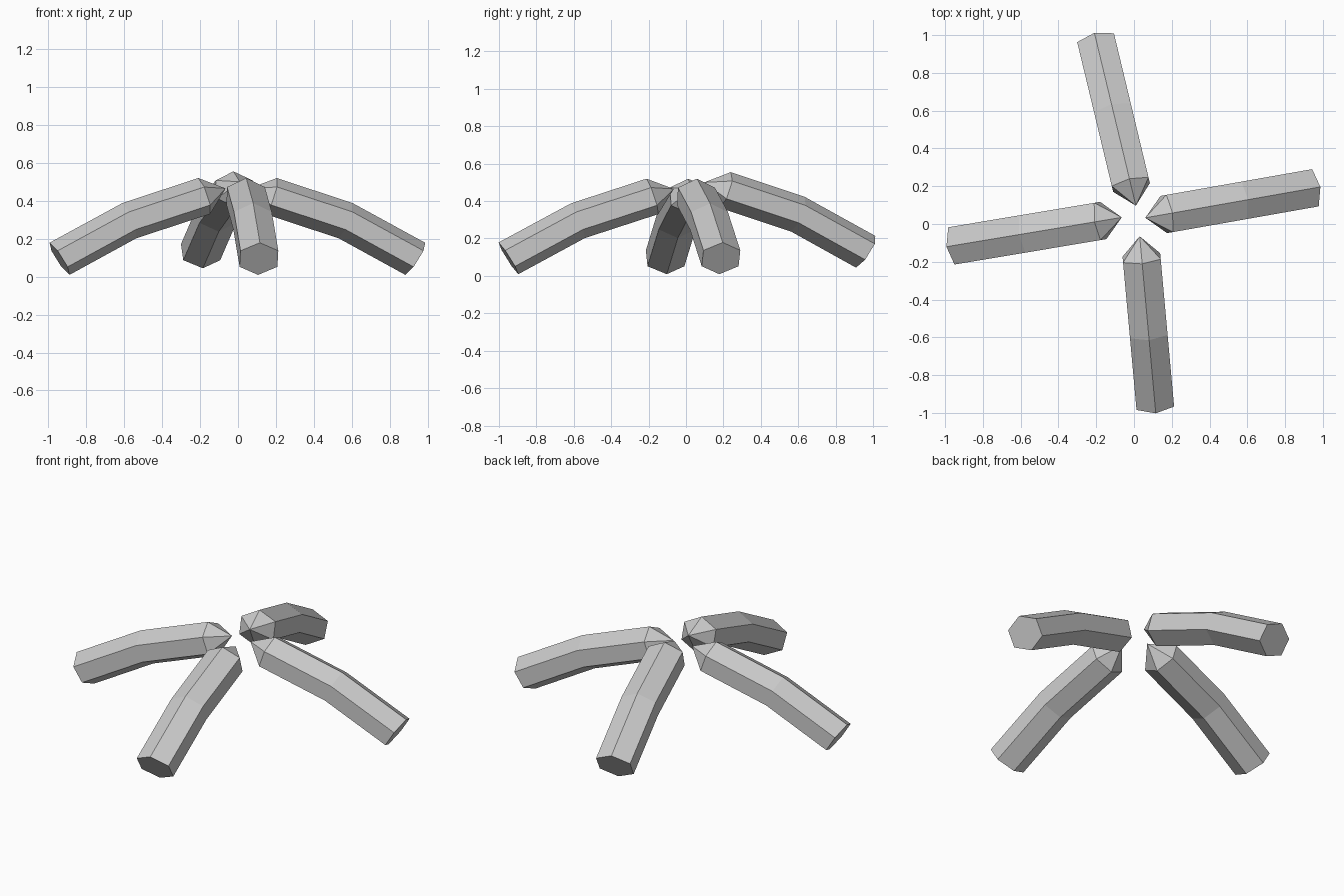
import bpy, bmesh
from math import sin, cos, radians
from mathutils import Vector

if "Cube" in bpy.data.objects:
    bpy.data.objects.remove(bpy.data.objects["Cube"])

# Leg profile along its length: (distance from tip, height, ring tilt in degrees)
TIP_Z = 0.465
RINGS = [(0.115, 0.425, 18.5), (0.515, 0.295, 22), (0.888, 0.094, 32)]
# Hexagonal section: (sideways, upright), point at the top
HEX = [(0, .1), (.1, .05), (.1, -.05), (0, -.1), (-.1, -.05), (-.1, .05)]


def leg(name, tip, heading, lift=0.0):
    a = radians(heading)
    fwd = Vector((cos(a), sin(a), 0))
    side = Vector((sin(a), -cos(a), 0))
    up = Vector((0, 0, 1))
    base = Vector((tip[0], tip[1], lift))
    bm = bmesh.new()
    apex = bm.verts.new(base + up * TIP_Z)
    rings = []
    for s, z, tilt in RINGS:
        t = radians(tilt)
        n = fwd * sin(t) + up * cos(t)
        c = base + fwd * s + up * z
        rings.append([bm.verts.new(c + side * u + n * v) for u, v in HEX])
    # Pointed inner end, bent hexagonal body and flat foot
    for i in range(6):
        j = (i + 1) % 6
        bm.faces.new((apex, rings[0][i], rings[0][j]))
        for r, q in zip(rings, rings[1:]):
            bm.faces.new((r[i], q[i], q[j], r[j]))
    bm.faces.new(rings[-1])
    bmesh.ops.recalc_face_normals(bm, faces=bm.faces)
    me = bpy.data.meshes.new(name)
    bm.to_mesh(me)
    bm.free()
    bpy.context.collection.objects.link(bpy.data.objects.new(name, me))


# Four legs splayed around the centre
leg("right_leg", (0.06, 0.033), 10)
leg("back_leg", (0.01, 0.097), 103.5, 0.035)
leg("left_leg", (-0.065, 0.035), 189.5)
leg("front_leg", (0.03, -0.065), 275.2)
